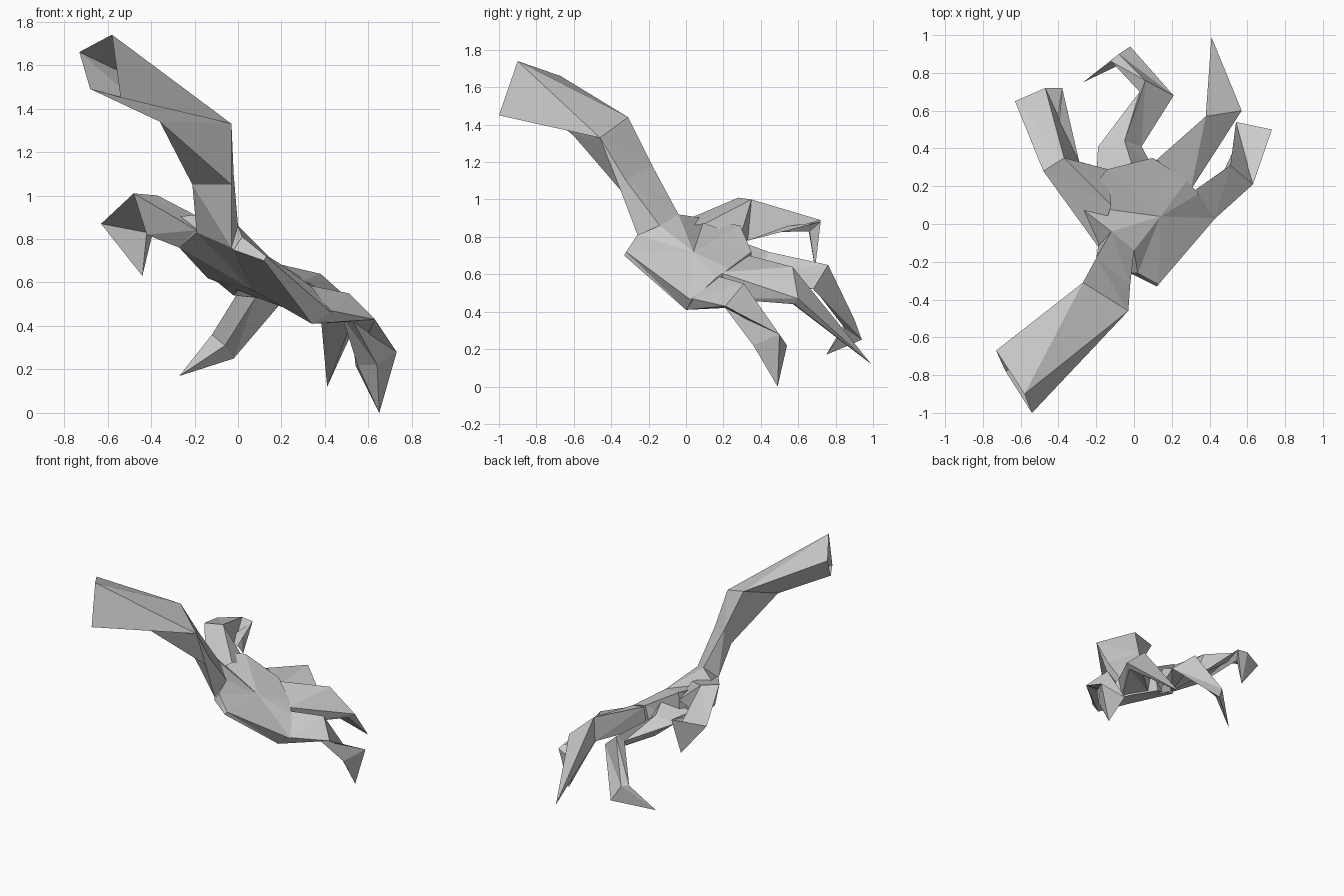
import bpy, bmesh


def finish(bm, name):
    bmesh.ops.remove_doubles(bm, verts=bm.verts, dist=0.002)
    bmesh.ops.recalc_face_normals(bm, faces=bm.faces)
    mesh = bpy.data.meshes.new(name)
    bm.to_mesh(mesh)
    bm.free()
    obj = bpy.data.objects.new(name, mesh)
    bpy.context.collection.objects.link(obj)


def bridge(bm, a, b):
    n = len(a)
    for i in range(n):
        j = (i + 1) % n
        bm.faces.new((a[i], a[j], b[i]))
        bm.faces.new((a[j], b[j], b[i]))


def fan(bm, ring, centre):
    c = bm.verts.new(centre)
    for i in range(len(ring)):
        bm.faces.new((ring[i], ring[(i + 1) % len(ring)], c))


def limb(name, rings, tip=None):
    """Faceted tube through cross-sections, closed to a point if a tip is given."""
    bm = bmesh.new()
    loops = [[bm.verts.new(p) for p in r] for r in rings]
    for a, b in zip(loops, loops[1:]):
        bridge(bm, a, b)
    if tip:
        fan(bm, loops[-1], tip)
    finish(bm, name)


# Bent forearm, open at the cut end
limb("forearm", [
    [(-.73, -.67, 1.66), (-.58, -.90, 1.74), (-.54, -1.0, 1.45), (-.68, -.78, 1.49)],
    [(-.27, -.31, 1.44), (-.03, -.46, 1.33), (-.03, -.46, 1.33), (-.36, -.60, 1.34)],
    [(-.20, -.18, 1.18), (-.02, -.32, 1.10), (-.03, -.35, 1.05), (-.21, -.25, 1.05)],
    [(-.12, -.04, .92), (0, -.14, .86), (-.03, -.24, .76), (-.19, -.12, .83)]])

# Palm: upper and lower outlines, each fanned to a centre
top = [(-.12, -.04, .92), (-.30, .10, .90), (-.14, .29, .86), (.10, .35, .72), (.28, .23, .63),
       (.34, .16, .58), (.43, .03, .46), (.13, -.32, .72), (.02, -.26, .81), (0, -.14, .86)]
low = [(-.19, -.12, .83), (-.27, .08, .76), (-.14, .27, .62), (.06, .34, .54), (.25, .25, .47),
       (.33, .15, .44), (.34, 0, .41), (.12, -.33, .70), (-.02, -.26, .75), (-.03, -.24, .76)]
bm = bmesh.new()
upper, lower = [[bm.verts.new(p) for p in loop] for loop in (top, low)]
bridge(bm, upper, lower)
fan(bm, upper, (.14, .04, .72))
fan(bm, lower, (.06, .03, .57))
finish(bm, "palm")

# Raised outer finger
limb("outer_finger", [
    [(-.19, -.12, .84), (-.12, .10, .87), (-.14, .29, .80), (-.27, .08, .76)],
    [(-.48, .28, 1.01), (-.37, .35, 1.0), (-.29, .33, .78), (-.42, .25, .82)],
    [(-.63, .65, .87), (-.47, .72, .89), (-.38, .72, .88), (-.42, .66, .83)]],
    (-.44, .69, .63))

# Hooked middle finger
limb("hooked_finger", [
    [(-.20, .24, .72), (0, .28, .78), (.10, .30, .60), (0, .28, .56)],
    [(-.19, .41, .68), (-.05, .44, .72), (.04, .41, .62), (-.02, .40, .54)],
    [(.03, .70, .60), (.06, .76, .65), (.21, .68, .52), (.08, .68, .53)],
    [(-.12, .86, .36), (-.08, .90, .36), (-.02, .94, .25), (-.06, .85, .31)]],
    (-.27, .75, .17))

# Long pointed finger
limb("pointed_finger", [
    [(.12, .34, .70), (.30, .18, .61), (.28, .20, .47), (.12, .30, .53)],
    [(.38, .57, .64), (.57, .60, .47), (.53, .58, .44), (.38, .56, .45)]],
    (.41, .99, .12))

# Thumb, bent down to the ground
limb("thumb", [
    [(.31, .17, .59), (.43, .03, .47), (.34, 0, .41), (.32, .15, .44)],
    [(.51, .31, .55), (.63, .21, .43), (.53, .21, .42), (.48, .29, .44)],
    [(.54, .54, .22), (.73, .50, .28), (.64, .36, .22), (.55, .44, .22)]],
    (.65, .49, 0))
